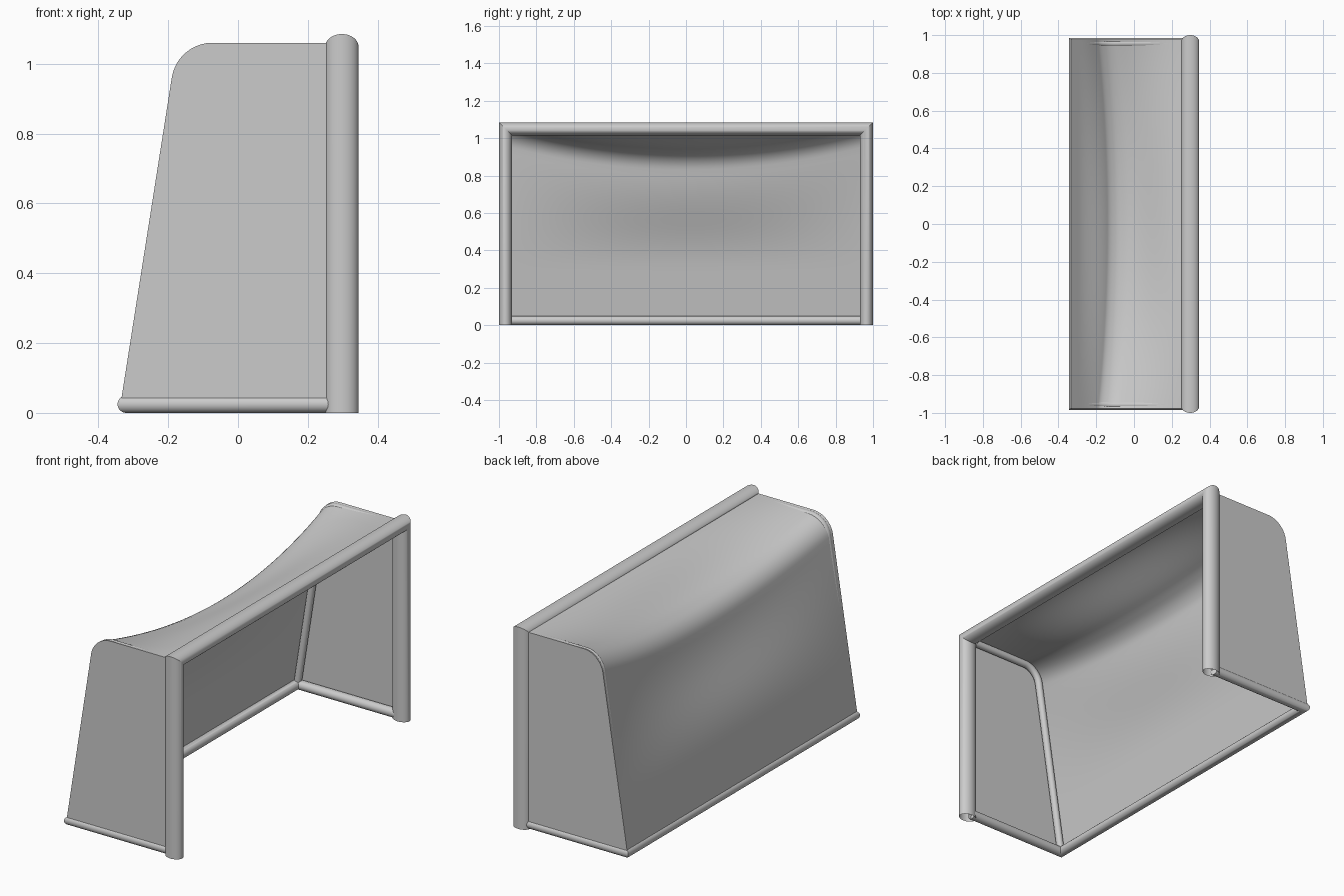
import bpy
from math import sin, cos, pi
from mathutils import Vector

if "Cube" in bpy.data.objects:
    bpy.data.objects.remove(bpy.data.objects["Cube"])


def make_object(name, verts, faces):
    mesh = bpy.data.meshes.new(name)
    mesh.from_pydata([tuple(v) for v in verts], [], faces)
    mesh.update()
    ob = bpy.data.objects.new(name, mesh)
    bpy.context.collection.objects.link(ob)
    bpy.ops.object.select_all(action='DESELECT')
    ob.select_set(True)
    bpy.context.view_layer.objects.active = ob
    bpy.ops.object.shade_smooth_by_angle(angle=0.7)
    return ob


def sweep(name, path, normal, a, b, sides=32):
    """Mitred elliptical tube along a planar path; a = radius along the plane normal."""
    pts = [Vector(p) for p in path]
    n = Vector(normal)
    dirs = [(q - p).normalized() for p, q in zip(pts, pts[1:])]
    verts, faces = [], []
    for i, p in enumerate(pts):
        n1 = n.cross(dirs[max(i - 1, 0)])
        n2 = n.cross(dirs[min(i, len(dirs) - 1)])
        m = (n1 + n2).normalized()
        m = m / m.dot(n1)
        for k in range(sides):
            t = 2 * pi * k / sides
            verts.append(p + n * a * cos(t) + m * b * sin(t))
    for i in range(len(pts) - 1):
        for k in range(sides):
            j = (k + 1) % sides
            faces.append((i * sides + k, i * sides + j,
                          (i + 1) * sides + j, (i + 1) * sides + k))
    return make_object(name, verts, faces)


def side_profile(inset, z_end, n_roof=14, n_arc=10, n_back=28):
    """(x, z) points: roof, rounded corner, sloping back."""
    k, z_top = 0.157, 1.06 - inset
    line_x = lambda z: -0.174 + inset * 1.012 - k * (1.06 - z)
    c = Vector((line_x(z_top), z_top))
    t = 0.1 - inset * 0.8
    p0 = c + Vector((t, 0))
    p3 = c + Vector((-k, -1)).normalized() * t
    p1, p2 = p0.lerp(c, 0.57), p3.lerp(c, 0.57)
    start = Vector((0.255, z_top))
    end = Vector((line_x(z_end), z_end))
    out = [start.lerp(p0, i / n_roof) for i in range(n_roof)]
    for i in range(n_arc):
        u = i / n_arc
        v = 1 - u
        out.append(p0 * v**3 + p1 * 3 * v * v * u + p2 * 3 * v * u * u + p3 * u**3)
    out += [p3.lerp(end, i / n_back) for i in range(n_back + 1)]
    return out


def smooth(t):
    t = min(max(t, 0), 1)
    return t * t * (3 - 2 * t)


# Front posts and crossbar, oval section with mitred corners
sweep("goal_posts_and_crossbar",
      [(0.2975, -0.965, 0), (0.2975, -0.965, 1.05),
       (0.2975, 0.965, 1.05), (0.2975, 0.965, 0)],
      (1, 0, 0), 0.0475, 0.035, 40)

# Ground frame
sweep("ground_frame",
      [(0.275, -0.96, 0.025), (-0.32, -0.96, 0.025),
       (-0.32, 0.96, 0.025), (0.275, 0.96, 0.025)],
      (0, 0, 1), 0.025, 0.025, 28)

# Bent support tubes and flat side nets
outline = side_profile(0, 0.03)
for label, s in (("left", -1), ("right", 1)):
    sweep(label + "_support_tube",
          [(p.x, s * 0.957, p.y) for p in side_profile(0.02, 0.03, 1, 14, 1)],
          (0, 1, 0), 0.019, 0.019, 20)
    verts = [(p.x, s * 0.977, p.y) for p in outline] + [(0.255, s * 0.977, 0.03)]
    order = range(len(verts)) if s > 0 else range(len(verts) - 1, -1, -1)
    make_object(label + "_side_net", verts, [tuple(order)])

# Roof and back net, sagging along the top rear edge
COLS = 40
verts, faces = [], []
for p in outline:
    if p.y > 1.0:
        r = min(max((0.255 - p.x) / 0.37, 0), 1)
        w = 0.5 * r + 0.5 * smooth(r)
    else:
        w = smooth((p.y - 0.3) / 0.66)
    for j in range(COLS + 1):
        y = -0.977 + 1.954 * j / COLS
        f = (1 - (y / 0.977) ** 2) * w
        verts.append((p.x + 0.05 * f, y, p.y - 0.13 * f))
for i in range(len(outline) - 1):
    for j in range(COLS):
        a = i * (COLS + 1) + j
        faces.append((a, a + COLS + 1, a + COLS + 2, a + 1)[::-1])
make_object("roof_and_back_net", verts, faces)
